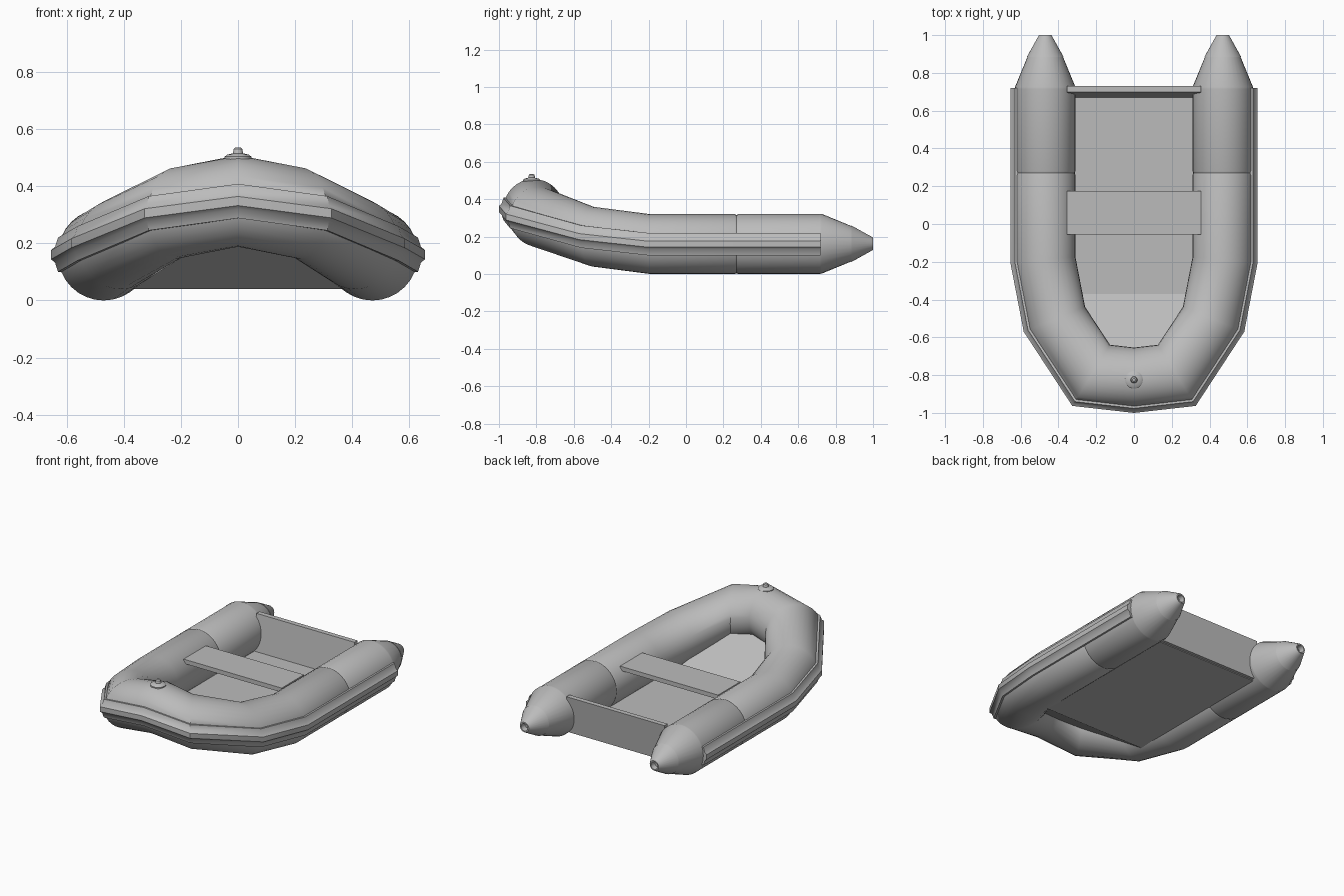
import bpy, bmesh, math
from mathutils import Vector, Matrix

if "Cube" in bpy.data.objects:
    bpy.data.objects.remove(bpy.data.objects["Cube"])

GREY = (0.5, 0.5, 0.5, 1)
grey = bpy.data.materials.new("light grey rubber")
grey.use_nodes = True
grey.diffuse_color = GREY
grey.node_tree.nodes["Principled BSDF"].inputs["Base Color"].default_value = GREY

RADIUS = 0.16
SIDES = 32


def finish(name, bm, smooth=None):
    bmesh.ops.recalc_face_normals(bm, faces=bm.faces)
    mesh = bpy.data.meshes.new(name)
    bm.to_mesh(mesh)
    bm.free()
    mesh.materials.append(grey)
    obj = bpy.data.objects.new(name, mesh)
    bpy.context.collection.objects.link(obj)
    if smooth:
        bpy.ops.object.select_all(action='DESELECT')
        obj.select_set(True)
        bpy.context.view_layer.objects.active = obj
        bpy.ops.object.shade_smooth_by_angle(angle=math.radians(smooth))
    return obj


def skin(bm, rings):
    for a, b in zip(rings, rings[1:]):
        for i in range(len(a)):
            j = (i + 1) % len(a)
            bm.faces.new((a[i], a[j], b[j], b[i]))


def sweep(name, path, profile, smooth, caps=False):
    """Sweep an (outward, up) profile along a path with mitred corners."""
    bm = bmesh.new()
    rings = []
    for i, (p, size) in enumerate(path):
        before = (p - path[i - 1][0]).xy.normalized() if i else None
        after = (path[i + 1][0] - p).xy.normalized() if i < len(path) - 1 else None
        before, after = before or after, after or before
        t = (before + after).normalized()
        out = Vector((-t.y, t.x, 0)) / t.dot(before)
        rings.append([bm.verts.new(p + out * u * size + Vector((0, 0, v * size)))
                      for u, v in profile])
    skin(bm, rings)
    if caps:
        bm.faces.new(rings[0])
        bm.faces.new(rings[-1])
    return finish(name, bm, smooth)


def lathe(name, profile, matrix, smooth=35):
    """Turn a (radius, height) profile about its local z axis."""
    bm = bmesh.new()
    rings = []
    for r, h in profile:
        rings.append([bm.verts.new((r * math.cos(k * math.tau / SIDES),
                                    r * math.sin(k * math.tau / SIDES), h))
                      for k in range(SIDES)])
    skin(bm, rings)
    bm.faces.new(rings[-1])
    bm.transform(matrix)
    return finish(name, bm, smooth)


def prism(name, outline, offset):
    """Extrude a polygon by an offset vector."""
    bm = bmesh.new()
    face = bm.faces.new([bm.verts.new(p) for p in outline])
    new = bmesh.ops.extrude_face_region(bm, geom=[face], use_keep_orig=True)["geom"]
    bmesh.ops.translate(bm, vec=offset,
                        verts=[v for v in new if isinstance(v, bmesh.types.BMVert)])
    return finish(name, bm)


# Centre line of one side, stern to bow, with a shallow seam groove
half = [((0.47, 0.72, 0.16), 1), ((0.47, 0.28, 0.16), 1), ((0.47, 0.27, 0.16), 0.975),
        ((0.47, 0.26, 0.16), 1), ((0.47, -0.19, 0.16), 1), ((0.41, -0.50, 0.20), 1),
        ((0.22, -0.79, 0.305), 1)]
bow = [(Vector((0, -0.815, 0.348)), 1)]
left = [(Vector(p), s) for p, s in half]
right = [(Vector((-p.x, p.y, p.z)), s) for p, s in reversed(left)]
path = left + bow + right

# Buoyancy tube
circle = [(RADIUS * math.cos(k * math.tau / SIDES), RADIUS * math.sin(k * math.tau / SIDES))
          for k in range(SIDES)]
sweep("buoyancy_tube", path, circle, 42)

# Rubbing strake around the outside
upper = [(0.13, 0.06), (0.16, 0.06), (0.170, 0.028), (0.184, 0.016)]
strake = upper + [(u, -v) for u, v in reversed(upper)]
strake_path = [(p, 1) for p, s in path if s == 1]
sweep("rubbing_strake", strake_path, strake, 42, caps=True)

# Stern cones with overlapping end caps
for side, x in (("left", 0.47), ("right", -0.47)):
    turn = Matrix.Translation((x, 0, 0.162)) @ Matrix.Rotation(-math.pi / 2, 4, 'X')
    lathe(side + "_stern_cone", [(RADIUS, 0.715), (RADIUS, 0.725), (0.088, 0.9)], turn)
    lathe(side + "_cone_cap", [(0.088, 0.885), (0.097, 0.885), (0.036, 0.995),
                               (0.032, 1.0), (0.024, 1.0), (0.02, 0.965)], turn)

# Floor: flat aft, rising to meet the bow
Z, BREAK, SLOPE = 0.04, -0.37, 0.62
rise = [(0.42, BREAK), (0.37, -0.55), (0.2, -0.76)]
thick = Vector((0, 0, 0.015))
prism("floor", [(-0.42, 0.68, Z), (0.42, 0.68, Z), (0.42, BREAK, Z), (-0.42, BREAK, Z)], thick)
outline = [(x, y) for x, y in rise] + [(-x, y) for x, y in reversed(rise)]
prism("bow_floor", [(x, y, Z + (BREAK - y) * SLOPE) for x, y in outline], thick)

# Raked transom
W = 0.355
prism("transom", [(-W, 0.668, 0.045), (-W, 0.698, 0.29), (-W, 0.73, 0.29), (-W, 0.70, 0.045)],
      Vector((2 * W, 0, 0)))

# Bench seat
prism("seat", [(-W, -0.055, 0.25), (W, -0.055, 0.25), (W, 0.175, 0.25), (-W, 0.175, 0.25)],
      Vector((0, 0, 0.028)))

# Bow valve
lathe("bow_valve", [(0.047, 0.485), (0.047, 0.503), (0.038, 0.51), (0.018, 0.515),
                    (0.015, 0.53), (0.008, 0.536)],
      Matrix.Translation((0, -0.825, 0)))
